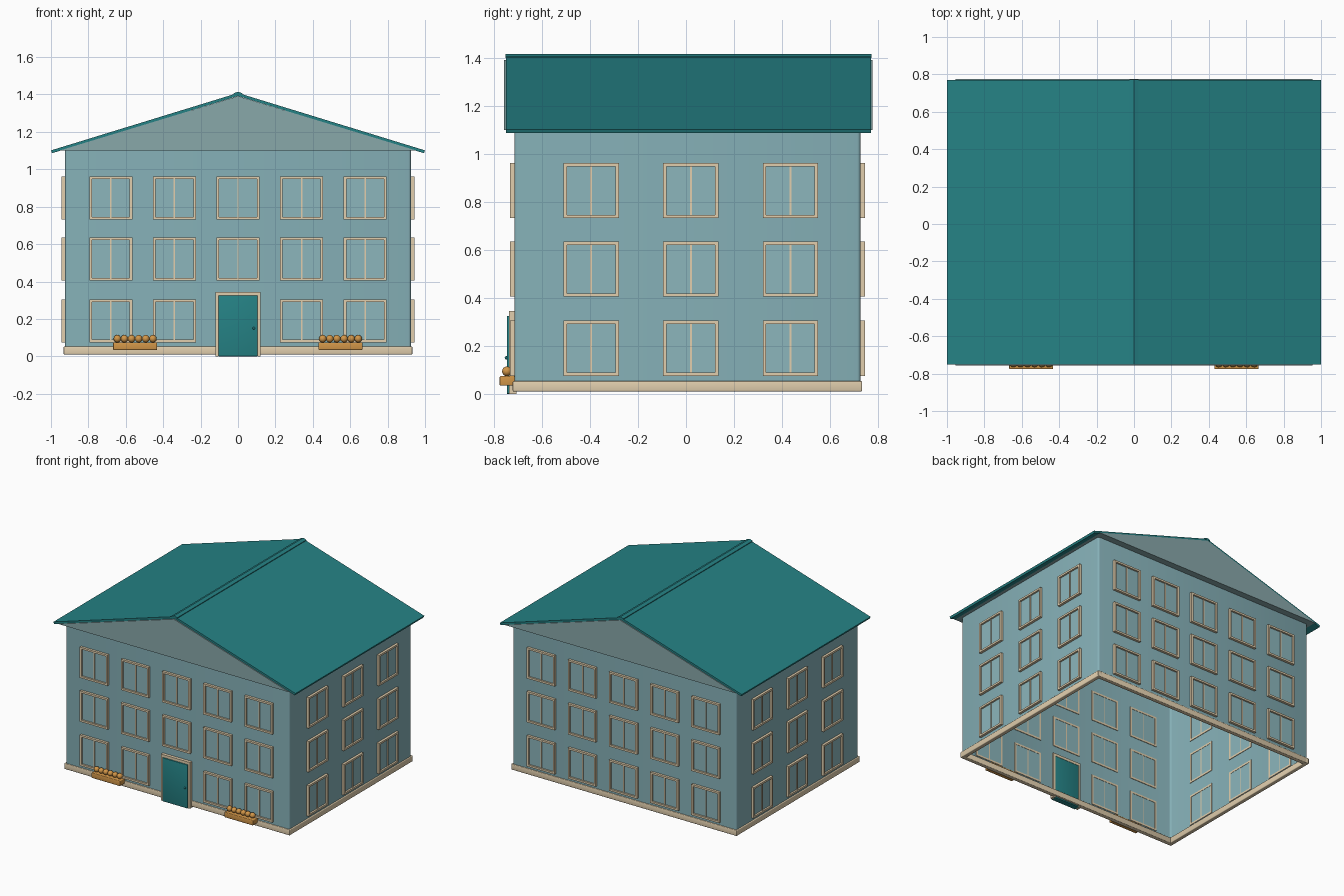
import bpy, bmesh, math
from mathutils import Matrix, Vector

if "Cube" in bpy.data.objects:
    bpy.data.objects.remove(bpy.data.objects["Cube"])


def material(name, r, g, b):
    lin = [((c / 255 + 0.055) / 1.055) ** 2.4 for c in (r, g, b)]
    m = bpy.data.materials.new(name)
    m.diffuse_color = (*lin, 1)
    m.use_nodes = True
    m.node_tree.nodes["Principled BSDF"].inputs["Base Color"].default_value = m.diffuse_color
    return m


WALL = material("pale teal wall", 134, 177, 184)
GABLE = material("grey teal gable", 137, 168, 170)
ROOF = material("deep teal", 37, 130, 133)
TRIM = material("cream trim", 226, 207, 174)
GLASS = material("window glass", 140, 182, 188)
WOOD = material("orange planter", 210, 150, 72)

X, Y0, Y1, YC = 0.925, -0.715, 0.727, 0.006     # wall faces and middle


def finish(bm, name, mat, smooth=False):
    bmesh.ops.recalc_face_normals(bm, faces=bm.faces)
    me = bpy.data.meshes.new(name)
    bm.to_mesh(me)
    bm.free()
    me.materials.append(mat)
    ob = bpy.data.objects.new(name, me)
    bpy.context.collection.objects.link(ob)
    if smooth:
        bpy.context.view_layer.objects.active = ob
        ob.select_set(True)
        bpy.ops.object.shade_smooth_by_angle(angle=math.radians(40))
        ob.select_set(False)
    return ob


def add_box(bm, lo, hi, mat=Matrix()):
    lo, hi = Vector(lo), Vector(hi)
    m = mat @ Matrix.Translation((lo + hi) / 2) @ Matrix.Diagonal((*(hi - lo), 1))
    bmesh.ops.create_cube(bm, size=1, matrix=m)


def box(name, lo, hi, mat, bevel=0):
    bm = bmesh.new()
    add_box(bm, lo, hi)
    if bevel:
        bmesh.ops.bevel(bm, geom=bm.edges[:], offset=bevel, segments=3,
                        profile=0.5, affect='EDGES')
    return finish(bm, name, mat, bevel > 0)


def extrude_y(name, pts, y0, y1, mat):
    """Closed x-z profile pulled along y."""
    bm = bmesh.new()
    f = bm.faces.new([bm.verts.new((x, y0, z)) for x, z in pts])
    r = bmesh.ops.extrude_face_region(bm, geom=[f])
    bmesh.ops.translate(bm, vec=(0, y1 - y0, 0),
                        verts=[v for v in r["geom"] if isinstance(v, bmesh.types.BMVert)])
    return finish(bm, name, mat)


# Walls: open shell with softened corners
bm = bmesh.new()
add_box(bm, (-X, Y0, 0.01), (X, Y1, 1.1))
bmesh.ops.bevel(bm, geom=[e for e in bm.edges if abs(e.verts[0].co.z - e.verts[1].co.z) > 0.5],
                offset=0.014, segments=3, profile=0.5, affect='EDGES')
bmesh.ops.delete(bm, geom=[f for f in bm.faces if abs(f.normal.z) > 0.9], context='FACES_ONLY')
finish(bm, "walls", WALL, True)

# Plinth: four bars around an open bottom
P = 0.007
for name, lo, hi in (
        ("plinth_front", (-X - P, Y0 - P, 0.01), (X + P, Y0 + 0.025, 0.053)),
        ("plinth_back", (-X - P, Y1 - 0.025, 0.01), (X + P, Y1 + P, 0.053)),
        ("plinth_left", (-X - P, Y0 - P, 0.01), (-X + 0.025, Y1 + P, 0.053)),
        ("plinth_right", (X - 0.025, Y0 - P, 0.01), (X + P, Y1 + P, 0.053))):
    box(name, lo, hi, TRIM, 0.005)

# Gable block, roof slopes and ridge cap
extrude_y("gable", [(-0.955, 1.1), (0.955, 1.1), (0, 1.391)], -0.757, 0.776, GABLE)
for name, s in (("roof_right", 1), ("roof_left", -1)):
    extrude_y(name, [(0, 1.392), (s * 0.994, 1.086), (s * 1.0, 1.101), (0, 1.408)],
              -0.75, 0.77, ROOF)
extrude_y("ridge_cap", [(-0.024, 1.398), (-0.024, 1.406), (0, 1.415),
                        (0.024, 1.406), (0.024, 1.398)], -0.752, 0.772, ROOF)

# Windows, each in a local frame: x along the wall, -y outward
frames, panes = bmesh.new(), bmesh.new()
H, B = 0.115, 0.014


def window(m):
    for s in (-1, 1):
        a, b = sorted((s * H, s * (H - B)))
        add_box(frames, (a, -0.018, -H), (b, 0.004, H), m)
        add_box(frames, (-H + B, -0.018, a), (H - B, 0.004, b), m)
    add_box(frames, (-0.004, -0.011, -H + B), (0.004, 0.002, H - B), m)
    add_box(panes, (-H + B, -0.005, -H + B), (H - B, 0.002, H - B), m)


for row, z in enumerate((0.19, 0.52, 0.847)):
    for i in range(-2, 3):
        if row or i:
            window(Matrix.Translation((0.34 * i, Y0, z)))
        window(Matrix.Translation((0.34 * i, Y1, z)) @ Matrix.Rotation(math.pi, 4, 'Z'))
    for y in (-0.395, 0.02, 0.435):
        window(Matrix.Translation((X, y, z)) @ Matrix.Rotation(math.pi / 2, 4, 'Z'))
        window(Matrix.Translation((-X, y, z)) @ Matrix.Rotation(-math.pi / 2, 4, 'Z'))
finish(frames, "window_frames", TRIM)
finish(panes, "window_panes", GLASS)

# Front door with surround and knob
bm = bmesh.new()
add_box(bm, (-0.12, -0.738, 0), (-0.104, Y0 + 0.01, 0.345))
add_box(bm, (0.104, -0.738, 0), (0.12, Y0 + 0.01, 0.345))
add_box(bm, (-0.104, -0.738, 0.325), (0.104, Y0 + 0.01, 0.345))
finish(bm, "door_frame", TRIM)
box("door", (-0.104, -0.746, 0), (0.104, Y0 + 0.01, 0.325), ROOF, 0.003)
bm = bmesh.new()
bmesh.ops.create_uvsphere(bm, u_segments=12, v_segments=8, radius=0.007,
                          matrix=Matrix.Translation((0.085, -0.748, 0.15)))
finish(bm, "door_knob", ROOF, True)

# Planters with a row of round plants
for name, cx in (("left", -0.55), ("right", 0.548)):
    box("planter_" + name, (cx - 0.118, -0.776, 0.034), (cx + 0.118, -0.712, 0.074), WOOD, 0.005)
    bm = bmesh.new()
    for i in range(6):
        bmesh.ops.create_uvsphere(bm, u_segments=16, v_segments=10, radius=0.02,
                                  matrix=Matrix.Translation((cx + (i - 2.5) * 0.038, -0.746, 0.094)))
    finish(bm, "plants_" + name, WOOD, True)
